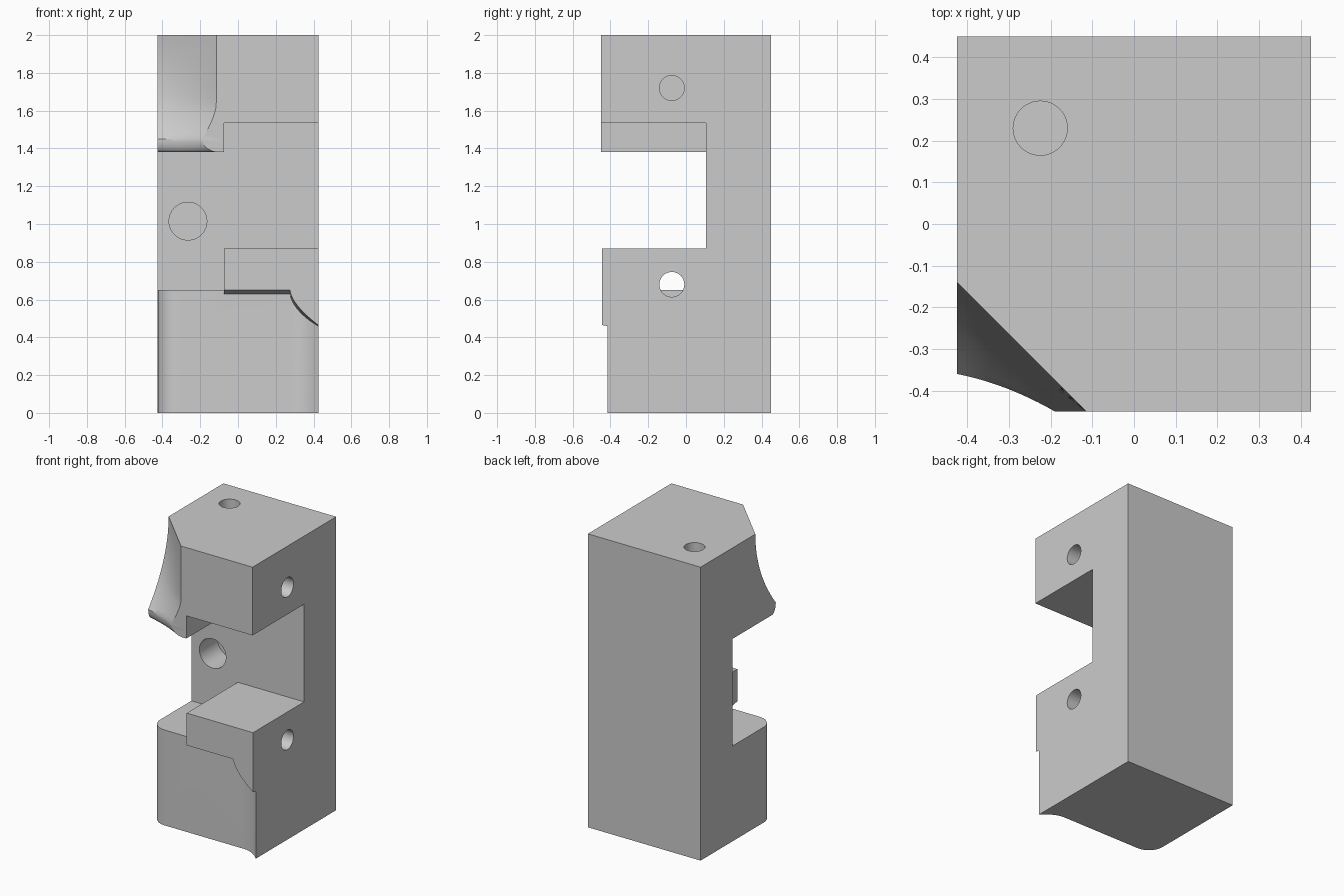
import bpy, bmesh, math
from mathutils import Vector

cube = bpy.data.objects.get("Cube")
if cube:
    bpy.data.objects.remove(cube, do_unlink=True)

grey = bpy.data.materials.new("plain grey")
grey.use_nodes = True
grey.diffuse_color = (0.6, 0.6, 0.6, 1)
grey.node_tree.nodes["Principled BSDF"].inputs["Base Color"].default_value = (0.6, 0.6, 0.6, 1)

W, D, WALL, STEP = 0.425, 0.45, 0.105, -0.075   # half width, half depth, recess wall y, step x
BACK = 0.2                                      # how far parts sink into the back slab


def loft(name, rings):
    """Closed solid through matching rings of points."""
    bm = bmesh.new()
    rows = [[bm.verts.new(p) for p in ring] for ring in rings]
    n = len(rows[0])
    for a, b in zip(rows, rows[1:]):
        for i in range(n):
            j = (i + 1) % n
            bm.faces.new((a[i], a[j], b[j], b[i]))
    bm.faces.new(rows[0])
    bm.faces.new(rows[-1])
    bmesh.ops.recalc_face_normals(bm, faces=bm.faces)
    mesh = bpy.data.meshes.new(name)
    bm.to_mesh(mesh)
    bm.free()
    ob = bpy.data.objects.new(name, mesh)
    bpy.context.collection.objects.link(ob)
    mesh.materials.append(grey)
    return ob


def prism(name, outline, z0, z1):
    return loft(name, [[(x, y, z) for x, y in outline] for z in (z0, z1)])


def box(name, x0, x1, y0, y1, z0, z1):
    return prism(name, [(x0, y0), (x1, y0), (x1, y1), (x0, y1)], z0, z1)


def hole(start, end, r):
    a, b = Vector(start), Vector(end)
    bpy.ops.mesh.primitive_cylinder_add(vertices=48, radius=r, depth=(b - a).length, location=(a + b) / 2)
    ob = bpy.context.object
    ob.name = "hole_cutter"
    ob.hide_render = True
    ob.rotation_mode = 'QUATERNION'
    ob.rotation_quaternion = (b - a).to_track_quat('Z', 'Y')
    ob.data.materials.append(grey)
    return ob


def combine(body, other, operation):
    bpy.context.view_layer.update()
    mod = body.modifiers.new("join", 'BOOLEAN')
    mod.operation, mod.solver, mod.object = operation, 'EXACT', other
    bpy.context.view_layer.objects.active = body
    bpy.ops.object.modifier_apply(modifier=mod.name)
    bpy.data.objects.remove(other, do_unlink=True)


# Upper left block with the flared corner scoop and rounded lip
def scoop_ring(z):
    if z >= 1.45:
        s = (2 - z) / 0.55
        left = -0.14 - 0.22 * s ** 2
        right = -0.115 - 0.075 * max(0, (1.63 - z) / 0.18) ** 1.5
    else:
        s = 1
        k = 1 - math.sqrt(max(0, 1 - ((1.45 - z) / 0.07) ** 2))
        left, right = -0.36 + 0.04 * k, -0.19 + 0.09 * k
    ring = [(-W, BACK, z)]
    for i in range(13):
        t = i / 12
        bow = 0.044 * s * s * t * (1 - t)
        ring.append((-W + (right + W) * t, left + (-D - left) * t + bow, z))
    return ring + [(STEP, -D, z), (STEP, BACK, z)]


levels = [2 - 0.55 * i / 20 for i in range(21)]
levels += [1.45 - 0.07 * math.sin(math.pi / 2 * i / 8) for i in range(1, 9)]
scoop = loft("scooped_block", [scoop_ring(z) for z in levels])

# Lower block: rounded left corner, concave flare at the right edge
FRONT, R = -0.34, 0.11
plan = [(W, BACK), (-W, BACK)]
for i in range(11):
    a = math.pi / 2 * i / 10
    plan.append((-W + R * (1 - math.cos(a)), FRONT + R * (1 - math.sin(a))))
plan += [(0.28 + 0.145 * i / 10, FRONT - 0.075 * (i / 10) ** 2) for i in range(11)]
lower = prism("lower_block", plan, 0, 0.65)


# Raised step with a curved lower corner and sloping underside
def step_ring(y, drop):
    pts = [(STEP, 0.87), (W, 0.87)]
    for i in range(13):
        t = 1 - i / 12
        pts.append((0.275 + 0.15 * t ** 1.3, 0.65 - 0.185 * t ** 0.8 - drop))
    pts.append((STEP, 0.65 - drop))
    return [(x, y, z) for x, z in pts]


step = loft("raised_step", [step_ring(-0.445, 0), step_ring(FRONT, 0.02), step_ring(BACK, 0.02)])

# Back slab joined with every block
body = box("clamp_body", -W, W, WALL, D, 0, 2)
upper = box("upper_block", -0.09, W, -D, BACK, 1.535, 2)
for part in (scoop, upper, lower, step):
    combine(body, part, 'UNION')

# Side, recess and top holes
for cutter in (hole((0.5, -0.075, 1.72), (STEP, -0.075, 1.72), 0.066),
               hole((0.5, -0.075, 0.68), (STEP - 0.001, -0.075, 0.68), 0.066),
               hole((-0.265, 0, 1.015), (-0.265, 0.3, 1.015), 0.1),
               hole((-0.225, 0.23, 2.1), (-0.225, 0.23, 1.6), 0.065)):
    combine(body, cutter, 'DIFFERENCE')

bpy.ops.object.select_all(action='DESELECT')
body.select_set(True)
bpy.context.view_layer.objects.active = body
bpy.ops.object.shade_smooth_by_angle(angle=math.radians(30))
